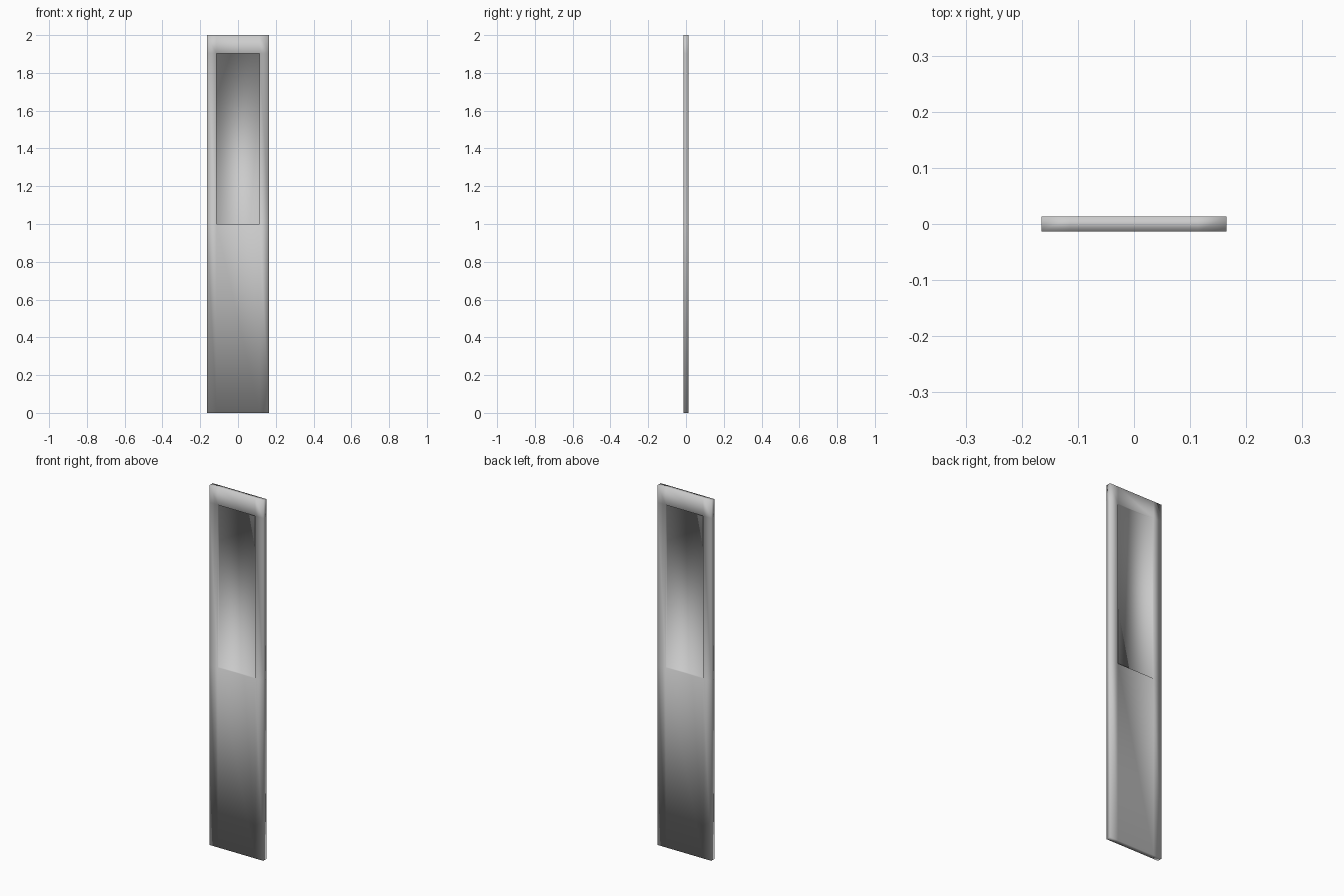
import bpy, bmesh
from mathutils import Vector

if "Cube" in bpy.data.objects:
    bpy.data.objects.remove(bpy.data.objects["Cube"])

W, T, H = 0.33, 0.0275, 2.0           # slab size
PX, PZ0, PZ1 = 0.114, 1.0, 1.903      # recessed panel bounds
DEPTH = 0.009                         # recess depth on each side

bm = bmesh.new()

# Slab
bmesh.ops.create_cube(bm, size=1)
bmesh.ops.scale(bm, vec=(W, T, H), verts=bm.verts)
bmesh.ops.translate(bm, vec=(0, 0, H / 2), verts=bm.verts)

# Cuts that outline the panel
for co, no in [((-PX, 0, 0), (1, 0, 0)), ((PX, 0, 0), (1, 0, 0)),
               ((0, 0, PZ0), (0, 0, 1)), ((0, 0, PZ1), (0, 0, 1))]:
    bmesh.ops.bisect_plane(bm, geom=bm.verts[:] + bm.edges[:] + bm.faces[:],
                           plane_co=co, plane_no=no)

# Sink the panel on the front and the back
bm.normal_update()
for side in (-1, 1):
    target = Vector((0, side * T / 2, (PZ0 + PZ1) / 2))
    panel = min(bm.faces, key=lambda f: (f.calc_center_median() - target).length)
    bmesh.ops.inset_individual(bm, faces=[panel], thickness=0, depth=0)
    for v in panel.verts:
        v.co.y -= side * DEPTH

bmesh.ops.recalc_face_normals(bm, faces=bm.faces)
for f in bm.faces:
    f.smooth = True

mesh = bpy.data.meshes.new("door_panel")
bm.to_mesh(mesh)
bm.free()
door = bpy.data.objects.new("door_panel", mesh)
bpy.context.collection.objects.link(door)
